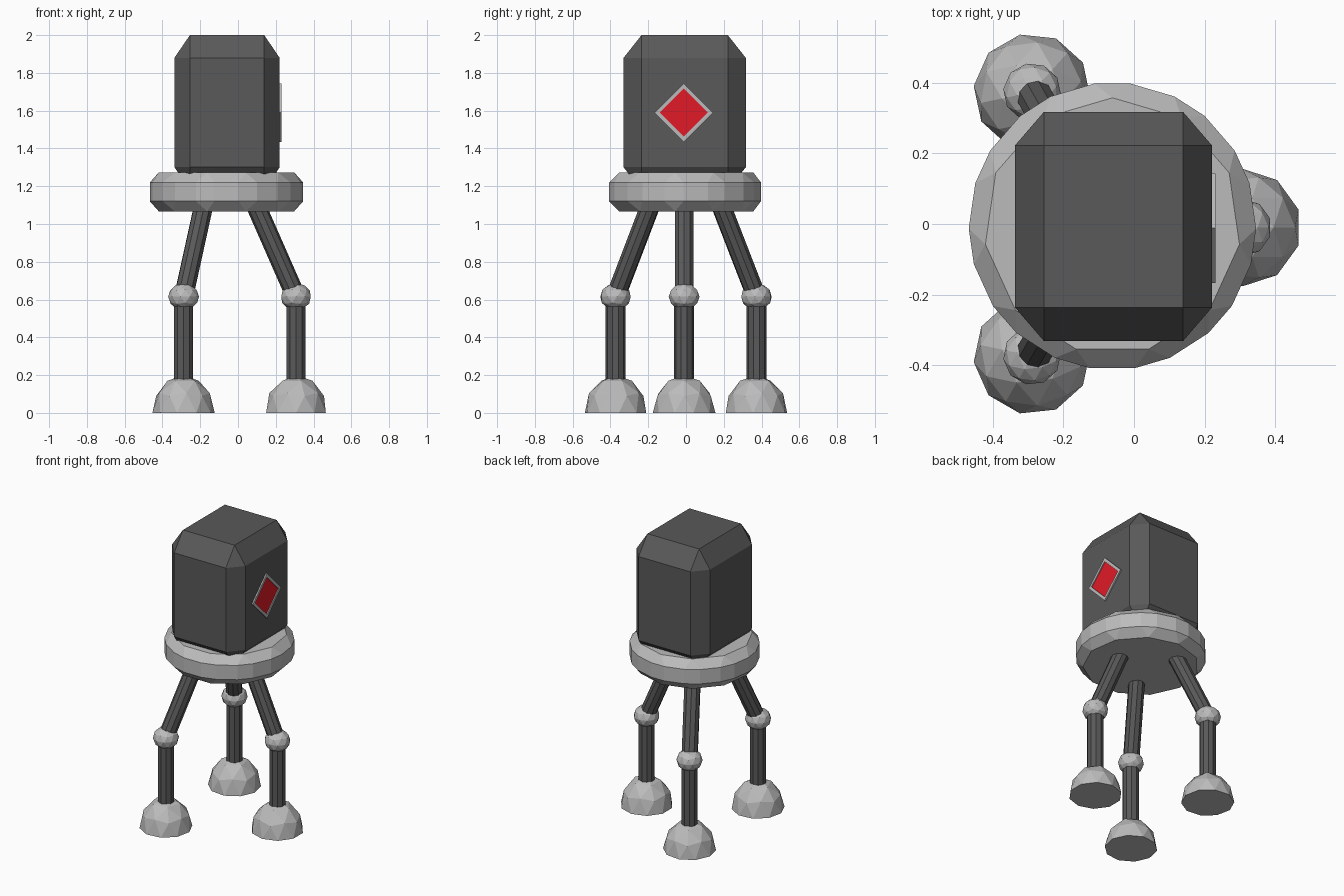
import bpy, bmesh
from math import radians, tau
from mathutils import Matrix, Vector

if "Cube" in bpy.data.objects:
    bpy.data.objects.remove(bpy.data.objects["Cube"])


def material(name, rgb):
    m = bpy.data.materials.new(name)
    m.diffuse_color = (*rgb, 1)
    m.use_nodes = True
    m.node_tree.nodes["Principled BSDF"].inputs["Base Color"].default_value = m.diffuse_color
    return m


dark = material("dark_grey", (0.1, 0.1, 0.1))
light = material("light_grey", (0.5, 0.5, 0.5))
red = material("red", (0.75, 0.01, 0.02))


def finish(name, bm, mat):
    bmesh.ops.recalc_face_normals(bm, faces=bm.faces)
    me = bpy.data.meshes.new(name)
    bm.to_mesh(me)
    bm.free()
    me.materials.append(mat)
    ob = bpy.data.objects.new(name, me)
    bpy.context.collection.objects.link(ob)
    return ob


def chamfer(bm, width):
    bmesh.ops.bevel(bm, geom=bm.edges[:], offset=width, segments=1,
                    affect='EDGES', offset_type='OFFSET')


def ball(name, center, scale, turn, cut=False):
    bm = bmesh.new()
    bmesh.ops.create_icosphere(bm, subdivisions=2, radius=1)
    if cut:  # keep the upper half and close the sole
        geom = bm.verts[:] + bm.edges[:] + bm.faces[:]
        bmesh.ops.bisect_plane(bm, geom=geom, dist=1e-4, plane_co=(0, 0, 0),
                               plane_no=(0, 0, 1), clear_inner=True)
        bmesh.ops.holes_fill(bm, edges=[e for e in bm.edges if e.is_boundary])
    bm.transform(Matrix.Translation(center) @ Matrix.Rotation(turn, 4, 'Z')
                 @ Matrix.Diagonal((*scale, 1)))
    finish(name, bm, light)


def rod(name, a, b, radius):
    a, b = Vector(a), Vector(b)
    bm = bmesh.new()
    bmesh.ops.create_cone(bm, cap_ends=True, segments=10, radius1=radius,
                          radius2=radius, depth=(b - a).length)
    rot = (b - a).to_track_quat('Z', 'Y').to_matrix().to_4x4()
    bm.transform(Matrix.Translation((a + b) / 2) @ rot)
    finish(name, bm, dark)


# body: chamfered block
bm = bmesh.new()
bmesh.ops.create_cube(bm, size=2)
chamfer(bm, 0.295)
bm.transform(Matrix.Translation((-0.058, -0.007, 1.59))
             @ Matrix.Diagonal((0.279, 0.324, 0.41, 1)))
finish("body", bm, dark)

# platform: chamfered eleven-sided disc
bm = bmesh.new()
bmesh.ops.create_cone(bm, cap_ends=True, segments=11, radius1=0.418,
                      radius2=0.418, depth=0.205)
chamfer(bm, 0.053)
bm.transform(Matrix.Translation((-0.061, -0.006, 1.17)))
finish("platform", bm, light)

# three legs: foot position, hip position, rotation
legs = {
    "right": ((0.307, -0.01), (0.085, -0.01), 0),
    "back_left": ((-0.288, 0.373), (-0.177, 0.177), 120),
    "front_left": ((-0.288, -0.373), (-0.177, -0.18), 240),
}
for side, (foot, hip, deg) in legs.items():
    turn = radians(deg)
    ball(side + "_foot", (*foot, 0), (0.166, 0.166, 0.2), turn, cut=True)
    rod(side + "_lower_leg", (*foot, 0.1), (*foot, 0.615), 0.053)
    ball(side + "_knee", (*foot, 0.615), (0.082, 0.082, 0.072), turn)
    rod(side + "_upper_leg", (*foot, 0.615), (*hip, 1.12), 0.052)

# diamond frame: rectangle section spun in four steps
center = Matrix.Translation((0, -0.012, 1.59))
bm = bmesh.new()
vs = [bm.verts.new(p) for p in ((0.2, 0, 0.128), (0.23, 0, 0.128),
                                (0.23, 0, 0.155), (0.2, 0, 0.155))]
es = [bm.edges.new((vs[i], vs[(i + 1) % 4])) for i in range(4)]
bmesh.ops.spin(bm, geom=vs + es, cent=(0, 0, 0), axis=(1, 0, 0),
               angle=tau, steps=4, use_merge=False)
bmesh.ops.remove_doubles(bm, verts=bm.verts, dist=1e-4)
bm.transform(center)
finish("diamond_frame", bm, light)

# red diamond panel inside the frame
bm = bmesh.new()
bmesh.ops.create_cone(bm, cap_ends=True, segments=4, radius1=0.13,
                      radius2=0.13, depth=0.02)
bm.transform(center @ Matrix.Translation((0.214, 0, 0))
             @ Matrix.Rotation(radians(90), 4, 'Y'))
finish("diamond_panel", bm, red)
